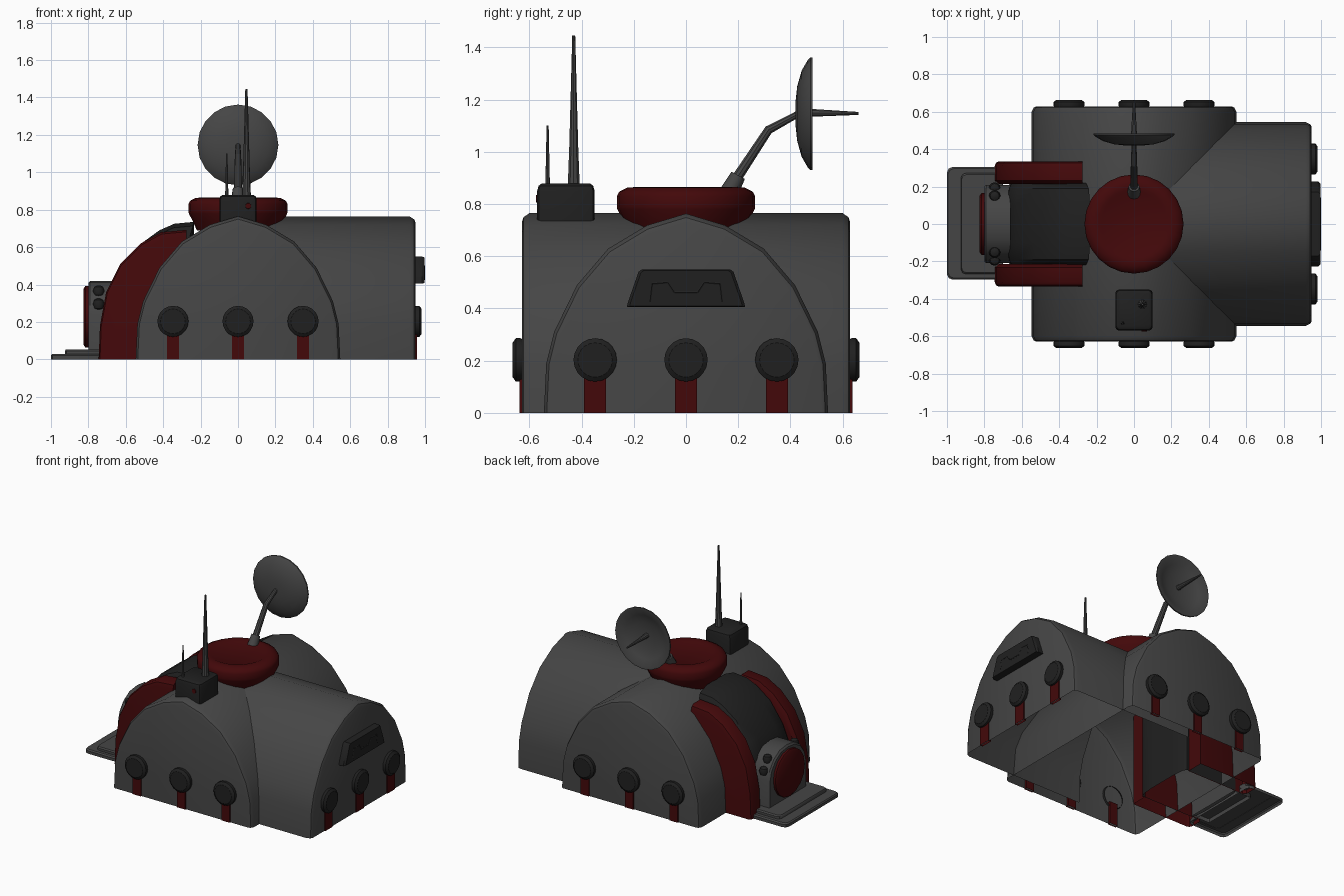
import bpy, bmesh, math
from mathutils import Vector

if "Cube" in bpy.data.objects:
    bpy.data.objects.remove(bpy.data.objects["Cube"])


def material(name, rgb):
    m = bpy.data.materials.new(name)
    m.diffuse_color = (*rgb, 1)
    m.use_nodes = True
    m.node_tree.nodes["Principled BSDF"].inputs["Base Color"].default_value = m.diffuse_color
    return m


GREY = material("hull grey", (0.060, 0.060, 0.060))
RED = material("deep red", (0.056, 0.0025, 0.003))
DARK = material("charcoal", (0.0145, 0.0145, 0.0145))


def loft(name, rings, mat, open_bottom=False, cap_start=True, angle=35):
    """Skin a list of equal-length closed rings and cap the ends."""
    bm = bmesh.new()
    rows = [[bm.verts.new(p) for p in ring] for ring in rings]
    n = len(rows[0])
    for a, b in zip(rows, rows[1:]):
        for i in range(n):
            bm.faces.new((a[i], a[(i + 1) % n], b[(i + 1) % n], b[i]))
    start = bm.faces.new(rows[0])
    bm.faces.new(rows[-1])
    bmesh.ops.recalc_face_normals(bm, faces=bm.faces[:])
    gone = [] if cap_start else [start]
    if open_bottom:
        gone += [f for f in bm.faces if all(v.co.z < 1e-4 for v in f.verts)]
    if gone:
        bmesh.ops.delete(bm, geom=gone, context='FACES')
    me = bpy.data.meshes.new(name)
    bm.to_mesh(me)
    bm.free()
    me.materials.append(mat)
    ob = bpy.data.objects.new(name, me)
    bpy.context.collection.objects.link(ob)
    bpy.ops.object.select_all(action='DESELECT')
    ob.select_set(True)
    bpy.context.view_layer.objects.active = ob
    bpy.ops.object.shade_smooth_by_angle(angle=math.radians(angle))
    return ob


def prism(name, profile, sections, axis, mat, pivot=(0, 0), **kw):
    """Extrude a 2D profile through (position, scale) sections along an axis."""
    put = {'x': lambda a, b, p: (p, a, b),
           'y': lambda a, b, p: (a, p, b),
           'z': lambda a, b, p: (a, b, p)}[axis]
    rings = [[put(pivot[0] + (a - pivot[0]) * s, pivot[1] + (b - pivot[1]) * s, p)
              for a, b in profile] for p, s in sections]
    return loft(name, rings, mat, **kw)


def lathe(name, base, direction, profile, mat, sides=16, **kw):
    """Turned part: profile of (radius, distance) along a direction."""
    base = Vector(base)
    q = Vector(direction).to_track_quat('Z', 'Y')
    rings = [[base + q @ Vector((r * math.cos(2 * math.pi * i / sides),
                                 r * math.sin(2 * math.pi * i / sides), h))
              for i in range(sides)] for r, h in profile]
    return loft(name, rings, mat, **kw)


def rod(name, a, b, r0, r1, mat, sides=10):
    d = Vector(b) - Vector(a)
    return lathe(name, a, d, [(r0, 0), (r1, d.length)], mat, sides)


def rect(x0, x1, y0, y1, c=0.0):
    """Rectangle outline, with rounded corners of size c."""
    if not c:
        return [(x0, y0), (x1, y0), (x1, y1), (x0, y1)]
    k = c * .3
    return [(x0 + c, y0), (x1 - c, y0), (x1 - k, y0 + k), (x1, y0 + c),
            (x1, y1 - c), (x1 - k, y1 - k), (x1 - c, y1), (x0 + c, y1),
            (x0 + k, y1 - k), (x0, y1 - c), (x0, y0 + c), (x0 + k, y0 + k)]


def mirrored(half):
    return half + [(-a, b) for a, b in reversed(half) if a > 1e-6]


# Hull: two crossing arched shells, open underneath
arch = mirrored([(.547, 0), (.538, .19), (.508, .31), (.42, .49), (.30, .63), (.15, .72), (0, .765)])
prism("main_hall", arch, [(-.629, .955), (-.622, .98), (-.600, 1),
                          (.600, 1), (.622, .98), (.629, .955)], 'y', GREY, open_bottom=True)
prism("side_hall", [(a * .995, b * .998) for a, b in arch],
      [(0, 1), (.918, 1), (.942, .98), (.95, .955)], 'x', GREY,
      open_bottom=True, cap_start=False)

# Round ports with red straps on front, back and right walls
pod = [(.076, -.012), (.083, .004), (.083, .022), (.066, .034)]
for o in (-.348, 0, .348):
    for s in (-1, 1):
        lathe("round_port", (o, s * .630, .203), (0, s, 0), pod, DARK, 20, cap_start=False)
        prism("port_strap", rect(o - .032, o + .032, 0, .16),
              [(s * .615, 1), (s * .637, 1)], 'y', RED, open_bottom=True)
    lathe("round_port", (.948, o, .203), (1, 0, 0), pod, DARK, 20, cap_start=False)
    prism("port_strap", rect(o - .042, o + .042, 0, .16), [(.935, 1), (.957, 1)],
          'x', RED, open_bottom=True)

# Window plate with a raised trim line
prism("window", mirrored([(.227, .405), (.222, .425), (.182, .54), (.17, .549)]),
      [(.94, 1), (.985, 1), (.997, .95)], 'x', DARK, pivot=(0, .475))
trim = [(.138, .425), (.13, .495), (.07, .5), (.045, .462)]
path = trim + [(-a, b) for a, b in reversed(trim)]
for (a, b), (c, d) in zip(path, path[1:]):
    rod("window_trim", (.995, a, b), (.995, c, d), .005, .005, DARK, 6)

# Red roof turret
lathe("roof_turret", (0, 0, 0), (0, 0, 1),
      [(.22, .69), (.24, .735), (.263, .78), (.265, .79), (.265, .83), (.255, .848),
       (.225, .863), (.19, .865), (.175, .858)], RED, 24)

# Dish on a bent arm
rod("dish_socket", (0, .165, .845), (0, .20, .91), .036, .029, GREY, 12)
rod("dish_arm_lower", (0, .185, .885), (0, .32, 1.09), .021, .017, GREY)
rod("dish_arm_upper", (0, .315, 1.083), (0, .435, 1.148), .017, .013, GREY)
lathe("dish", (0, .42, 1.146), (0, 1, 0),
      [(.05, 0), (.105, .006), (.165, .023), (.205, .046), (.216, .056), (.216, .065),
       (.203, .065), (.155, .042), (.10, .026), (.03, .02)], GREY, 20)
rod("dish_feed", (0, .435, 1.15), (0, .66, 1.147), .018, .006, GREY)

# Antenna box with two masts and a small lamp
prism("antenna_box", rect(-.1, .1, -.57, -.35, .02),
      [(.735, 1), (.85, 1), (.87, .95), (.878, .85)], 'z', DARK, pivot=(0, -.46))
rod("tall_mast_base", (.045, -.43, .87), (.045, -.43, 1.02), .024, .018, GREY)
rod("tall_mast", (.045, -.43, 1.02), (.045, -.43, 1.445), .018, .006, GREY)
rod("short_mast", (-.06, -.53, .86), (-.06, -.53, 1.1), .009, .004, GREY, 8)
lathe("lamp", (.055, -.565, .82), (0, -1, 0), [(.017, 0), (.015, .009)], RED, 10)

# Entrance: red ribs either side of a dark curved canopy
rib = [(-.275, 0), (-.745, 0), (-.738, .18), (-.705, .36), (-.63, .51), (-.52, .62),
       (-.41, .68), (-.275, .692)]
for s in (-1, 1):
    prism("entrance_rib", rib, [(s * .215, .96), (s * .232, 1), (s * .31, 1),
                                (s * .327, .985), (s * .335, .95)],
          'y', RED, pivot=(-.275, 0), open_bottom=True)
canopy = [(-.235, 0), (-.685, 0), (-.675, .36), (-.63, .47), (-.53, .61), (-.42, .69),
          (-.34, .725), (-.235, .735)]
prism("entrance_canopy", canopy, [(-.22, .90), (-.19, .97), (-.10, 1), (.10, 1),
                                  (.19, .97), (.22, .90)],
      'y', DARK, pivot=(-.45, 0), open_bottom=True)

# Arched door housing, round red door and corner knobs
prism("door_housing", mirrored([(.208, 0), (.208, .24), (.19, .31), (.145, .37),
                                (.08, .41), (0, .42)]),
      [(-.66, 1), (-.79, 1), (-.80, .97)], 'x', GREY, open_bottom=True)
lathe("door", (-.79, 0, .228), (-1, 0, 0), [(.165, 0), (.165, .026), (.15, .036)], RED, 16)
for s in (-1, 1):
    for y, z in ((.15, .365), (.192, .295)):
        lathe("knob", (-.745, s * y, z - .03), (0, 0, 1),
              [(.008, 0), (.024, .008), (.031, .03), (.024, .052), (.008, .06)], DARK, 12)

# Stepped door platform, hollow underneath
prism("platform", rect(-1, -.70, -.298, .305, .03), [(0, 1), (.02, 1), (.028, .97)],
      'z', GREY, pivot=(-.8, 0), open_bottom=True)
prism("platform_step", rect(-.925, -.70, -.268, .272, .025), [(.026, 1), (.044, 1), (.052, .97)],
      'z', GREY, pivot=(-.8, 0), cap_start=False)
